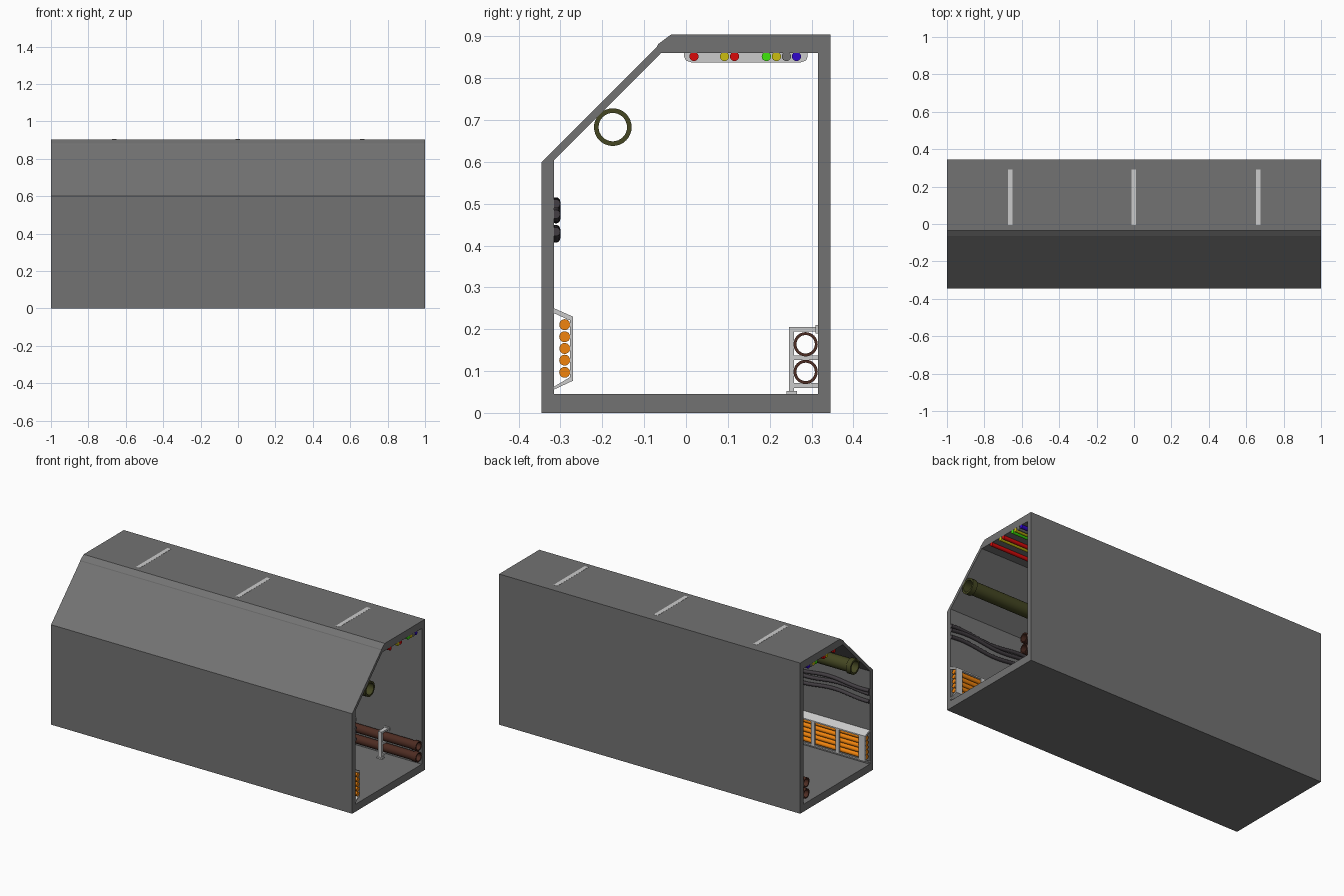
import bpy, bmesh, math

if "Cube" in bpy.data.objects:
    bpy.data.objects.remove(bpy.data.objects["Cube"])

COLORS = {
    "concrete": (0.17, 0.17, 0.17), "orange": (0.88, 0.23, 0.004), "red": (0.7, 0.003, 0.003),
    "yellow": (0.6, 0.52, 0.005), "green": (0.05, 0.8, 0.004), "blue": (0.03, 0.002, 0.6),
    "grey": (0.17, 0.17, 0.17), "black": (0.055, 0.048, 0.055), "olive": (0.058, 0.062, 0.016),
    "brown": (0.075, 0.025, 0.016),
}


def finish(name, bm, color=None, smooth=False):
    bmesh.ops.recalc_face_normals(bm, faces=bm.faces)
    mesh = bpy.data.meshes.new(name)
    bm.to_mesh(mesh)
    bm.free()
    ob = bpy.data.objects.new(name, mesh)
    bpy.context.collection.objects.link(ob)
    if color:
        mat = bpy.data.materials.get(color) or bpy.data.materials.new(color)
        mat.diffuse_color = (*COLORS[color], 1)
        mat.use_nodes = True
        mat.node_tree.nodes["Principled BSDF"].inputs["Base Color"].default_value = mat.diffuse_color
        mesh.materials.append(mat)
    if smooth:
        bpy.ops.object.select_all(action='DESELECT')
        ob.select_set(True)
        bpy.context.view_layer.objects.active = ob
        bpy.ops.object.shade_smooth_by_angle(angle=math.radians(40))
    return ob


def add_prism(bm, profile, x0, x1):
    a = [bm.verts.new((x0, y, z)) for y, z in profile]
    b = [bm.verts.new((x1, y, z)) for y, z in profile]
    n = len(a)
    for i in range(n):
        j = (i + 1) % n
        bm.faces.new((a[i], a[j], b[j], b[i]))
    bm.faces.new(a)
    bm.faces.new(b)


def prism(name, profile, x0=-1, x1=1, color=None):
    bm = bmesh.new()
    add_prism(bm, profile, x0, x1)
    return finish(name, bm, color)


def rect(y0, y1, z0, z1):
    return [(y0, z0), (y1, z0), (y1, z1), (y0, z1)]


def sweep(name, stations, color, closed=False, sides=24):
    """Circular rings at (x, y, z, radius), joined in order."""
    bm = bmesh.new()
    rings = []
    for x, y, z, r in stations:
        rings.append([bm.verts.new((x, y + r * math.cos(t), z + r * math.sin(t)))
                      for t in (2 * math.pi * k / sides for k in range(sides))])
    pairs = list(zip(rings, rings[1:]))
    if closed:
        pairs.append((rings[-1], rings[0]))
    else:
        bm.faces.new(rings[0])
        bm.faces.new(rings[-1])
    for a, b in pairs:
        for i in range(sides):
            j = (i + 1) % sides
            bm.faces.new((a[i], a[j], b[j], b[i]))
    return finish(name, bm, color, True)


def flanged_pipe(name, y, z, outer, body, bore, color):
    prof = [(-1, bore), (-1, outer), (-0.97, outer), (-0.97, body),
            (0.97, body), (0.97, outer), (1, outer), (1, bore)]
    sweep(name, [(x, y, z, r) for x, r in prof], color, True, 32)


# tunnel shell panels
prism("floor_slab", rect(-0.315, 0.345, 0, 0.045), color="concrete")
prism("front_wall", [(-0.345, 0), (-0.315, 0), (-0.315, 0.604), (-0.345, 0.6)], color="concrete")
prism("back_wall", rect(0.315, 0.345, 0.045, 0.86), color="concrete")
prism("sloped_wall", [(-0.345, 0.6), (-0.315, 0.604), (-0.06, 0.86), (-0.069, 0.876)],
      color="concrete")
prism("roof_slab", [(-0.06, 0.86), (0.345, 0.86), (0.345, 0.9042), (-0.036, 0.9042),
                    (-0.067, 0.881), (-0.069, 0.876)], color="concrete")

# ceiling hangers, just showing through the roof
for i, x in enumerate((-0.661, -0.001, 0.664)):
    prism(f"ceiling_hanger_{i}", [(-0.005, 0.905), (-0.005, 0.853), (0.0, 0.842), (0.012, 0.838),
                                  (0.275, 0.838), (0.287, 0.842), (0.291, 0.853), (0.291, 0.905)],
          x - 0.0125, x + 0.0125)

# coloured ceiling lines
for i, (y, c) in enumerate([(0.019, "red"), (0.092, "yellow"), (0.116, "red"), (0.192, "green"),
                            (0.216, "yellow"), (0.24, "grey"), (0.264, "blue")]):
    sweep(f"ceiling_line_{i}", [(-1, y, 0.852, 0.011), (1, y, 0.852, 0.011)], c)

# large pipe under the slope and twin floor pipes
flanged_pipe("large_pipe", -0.175, 0.683, 0.045, 0.038, 0.034, "olive")
for i, z in enumerate((0.098, 0.164)):
    flanged_pipe(f"floor_pipe_{i}", 0.286, z, 0.029, 0.0255, 0.022, "brown")

# supports for the floor pipes
for i in range(8):
    x = -0.77 + 0.22 * i
    bm = bmesh.new()
    add_prism(bm, rect(0.246, 0.258, 0.045, 0.205), x - 0.012, x + 0.012)
    for z in (0.06, 0.126, 0.194):
        add_prism(bm, rect(0.258, 0.315, z, z + 0.011), x - 0.012, x + 0.012)
    add_prism(bm, rect(0.24, 0.265, 0.045, 0.052), x - 0.018, x + 0.018)
    add_prism(bm, rect(0.309, 0.315, 0.19, 0.21), x - 0.018, x + 0.018)
    finish(f"pipe_support_{i}", bm)

# cable rack on the front wall: lips and upright straps, wider at the ends
prism("rack_top_lip", [(-0.315, 0.25), (-0.315, 0.238), (-0.28, 0.222), (-0.27, 0.222),
                       (-0.27, 0.23)])
prism("rack_bottom_lip", [(-0.315, 0.056), (-0.27, 0.077), (-0.27, 0.085), (-0.278, 0.085),
                          (-0.315, 0.063)])
for i in range(13):
    half = 0.021 if i in (0, 12) else 0.012
    x = -0.979 + 1.958 * i / 12
    prism(f"rack_strap_{i}", rect(-0.277, -0.27, 0.08, 0.226), x - half, x + half)

# orange cables in the rack
for i, z in enumerate((0.097, 0.126, 0.154, 0.182, 0.211)):
    sweep(f"rack_cable_{i}", [(-1, -0.29, z, 0.013), (1, -0.29, z, 0.013)], "orange")

# sagging black cables on the front wall
for i, (z, amp, phase) in enumerate([(0.494, 0.011, 0.0), (0.474, 0.011, 0.9),
                                     (0.428, 0.011, 0.4)]):
    pts = []
    for k in range(81):
        x = -1 + k / 40
        wave = math.sin(15 * x + phase) * 0.75 + math.sin(6.5 * x + 2 * phase) * 0.25
        pts.append((x, -0.311, z + amp * wave, 0.0105))
    sweep(f"wall_cable_{i}", pts, "black", sides=16)
